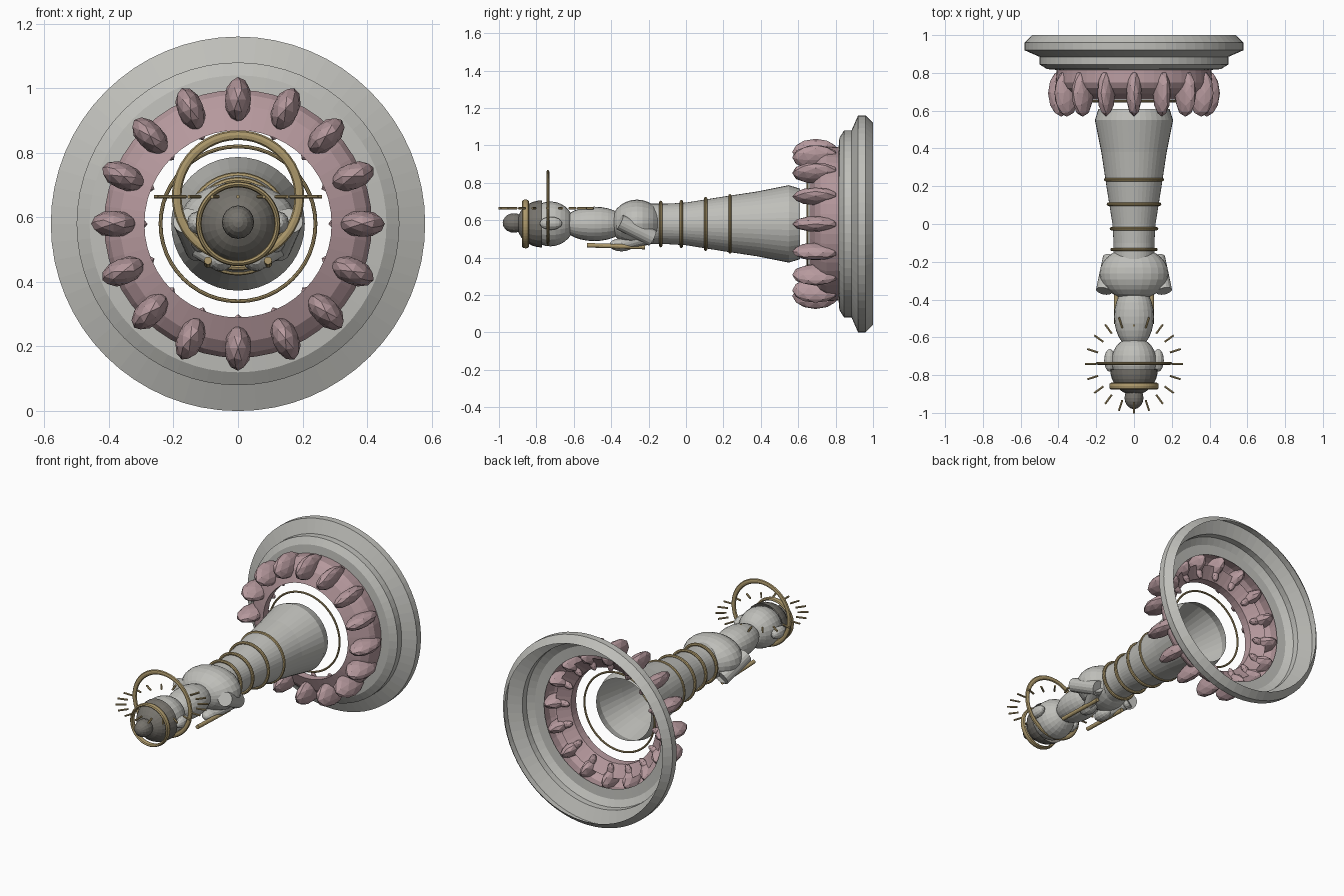
import bpy, bmesh, math
from mathutils import Vector, Matrix

if "Cube" in bpy.data.objects:
    bpy.data.objects.remove(bpy.data.objects["Cube"])

AXIS_Z = 0.58  # the figure lies along y at this height


def material(name, rgb):
    m = bpy.data.materials.new(name)
    m.diffuse_color = (*rgb, 1)
    m.use_nodes = True
    m.node_tree.nodes["Principled BSDF"].inputs["Base Color"].default_value = m.diffuse_color
    return m


STONE = material("pale_stone", (0.52, 0.52, 0.49))
PINK = material("dusty_pink", (0.47, 0.32, 0.34))
DARK = material("dark_stone", (0.18, 0.17, 0.15))
GOLD = material("dull_gold", (0.42, 0.32, 0.15))


def finish(name, bm, mat):
    bmesh.ops.recalc_face_normals(bm, faces=bm.faces)
    mesh = bpy.data.meshes.new(name)
    bm.to_mesh(mesh)
    bm.free()
    mesh.materials.append(mat)
    ob = bpy.data.objects.new(name, mesh)
    bpy.context.collection.objects.link(ob)
    return ob


def lathe(name, profile, mat, sides=32, closed=False, z=AXIS_Z):
    """Turn (y, radius) points around the long axis."""
    bm = bmesh.new()
    rows = []
    for y, r in profile:
        rows.append([bm.verts.new((r * math.sin(2 * math.pi * i / sides), y,
                                   z + r * math.cos(2 * math.pi * i / sides)))
                     for i in range(sides)])
    pairs = list(zip(rows, rows[1:]))
    if closed:
        pairs.append((rows[-1], rows[0]))
    for a, b in pairs:
        for i in range(sides):
            j = (i + 1) % sides
            bm.faces.new((a[i], a[j], b[j], b[i]))
    return finish(name, bm, mat)


def hoop(name, y, radius, thick_r, thick_y, mat=GOLD, z=AXIS_Z, sides=48):
    pts = [(y + thick_y * math.cos(k * math.pi / 4),
            radius + thick_r * math.sin(k * math.pi / 4)) for k in range(8)]
    return lathe(name, pts, mat, sides, True, z)


def ellipsoid(name, centre, radii, mat, u=24, v=14):
    bm = bmesh.new()
    bmesh.ops.create_uvsphere(bm, u_segments=u, v_segments=v, radius=1)
    turn = Matrix.Rotation(math.pi / 2, 4, 'X')
    bmesh.ops.transform(bm, matrix=Matrix.Translation(centre)
                        @ Matrix.Diagonal((*radii, 1)) @ turn, verts=bm.verts)
    return finish(name, bm, mat)


def rod(name, a, b, r1, r2, mat, sides=12):
    a, b = Vector(a), Vector(b)
    bm = bmesh.new()
    bmesh.ops.create_cone(bm, cap_ends=True, segments=sides, radius1=r1, radius2=r2,
                          depth=(b - a).length)
    q = (b - a).to_track_quat('Z', 'Y').to_matrix().to_4x4()
    bmesh.ops.transform(bm, matrix=Matrix.Translation((a + b) / 2) @ q, verts=bm.verts)
    return finish(name, bm, mat)


# Hollow stepped base
lathe("base", [(1.0, 0.54), (0.96, 0.58), (0.92, 0.58), (0.885, 0.5), (0.845, 0.5),
               (0.82, 0.46), (0.815, 0.4)], STONE, 64)

# Lotus collar: flared ring with petals
lathe("lotus_ring", [(0.815, 0.41), (0.75, 0.415), (0.72, 0.40), (0.69, 0.365),
                     (0.66, 0.29), (0.71, 0.29), (0.76, 0.36)], PINK, 48)
for i in range(16):
    spin = (Matrix.Translation((0, 0, AXIS_Z))
            @ Matrix.Rotation(2 * math.pi * i / 16, 4, 'Y'))
    for part, r, y, radii in (("petal", 0.385, 0.693, (0.042, 0.07, 0.125)),
                              ("inner_petal", 0.335, 0.735, (0.022, 0.055, 0.02))):
        bm = bmesh.new()
        bmesh.ops.create_icosphere(bm, subdivisions=2, radius=1)
        size = Matrix.Diagonal((radii[0], radii[2], radii[1], 1))
        bmesh.ops.transform(bm, matrix=spin @ Matrix.Translation((0, y, r)) @ size,
                            verts=bm.verts)
        finish(f"{part}_{i}", bm, PINK)
hoop("collar_hoop", 0.65, 0.24, 0.006, 0.006)

# Gown, open at the foot, with gold bands
lathe("gown", [(0.61, 0.188), (0.55, 0.207), (0.38, 0.173), (0.2, 0.146), (0.1, 0.13),
               (0, 0.114), (-0.1, 0.108), (-0.2, 0.108)], STONE, 40)
for i, (y, r) in enumerate([(0.235, 0.15), (0.105, 0.135), (-0.025, 0.119), (-0.135, 0.115)]):
    hoop(f"gown_band_{i}", y, r, 0.01, 0.009)

# Torso, neck and head
ellipsoid("torso", (0, -0.262, 0.583), (0.182, 0.138, 0.127), STONE)
ellipsoid("neck", (0, -0.49, 0.58), (0.105, 0.17, 0.092), STONE)
ellipsoid("head", (0, -0.725, 0.58), (0.12, 0.125, 0.12), STONE)

# Hair cap as half a dome, plus topknot
cap = [(-0.77 - 0.135 * math.sin(t * math.pi / 16), 0.126 * math.cos(t * math.pi / 16))
       for t in range(8)]
lathe("hair_cap", cap + [(-0.905, 0.001)], DARK, 24)
ellipsoid("topknot", (0, -0.92, 0.585), (0.05, 0.06, 0.052), DARK, 16, 10)
hoop("crown_band", -0.858, 0.122, 0.009, 0.018)

# Halo hoop with a flat circle of rays
hoop("halo", -0.738, 0.19, 0.015, 0.008, z=0.665)
for i in range(20):
    a = 2 * math.pi * i / 20
    c, s = math.cos(a), math.sin(a)
    rod(f"ray_{i}", (0.2 * c, -0.742 + 0.2 * s, 0.664),
        (0.26 * c, -0.742 + 0.26 * s, 0.664), 0.006, 0.006, GOLD, 6)

# Mirrored ears, arms, hands and batons
for side, s in (("left", -1), ("right", 1)):
    ellipsoid(f"ear_{side}", (s * 0.128, -0.722, 0.583), (0.03, 0.06, 0.035), STONE, 12, 8)
    rod(f"upper_arm_{side}", (s * 0.16, -0.355, 0.59), (s * 0.12, -0.18, 0.505),
        0.042, 0.045, STONE, 16)
    rod(f"forearm_{side}", (s * 0.125, -0.19, 0.515), (s * 0.06, -0.34, 0.47),
        0.04, 0.032, STONE, 16)
    ellipsoid(f"hand_{side}", (s * 0.055, -0.345, 0.468), (0.04, 0.065, 0.035), STONE, 14, 8)
    rod(f"baton_{side}", (s * 0.093, -0.53, 0.466), (s * 0.093, -0.22, 0.456),
        0.012, 0.012, GOLD, 12)
